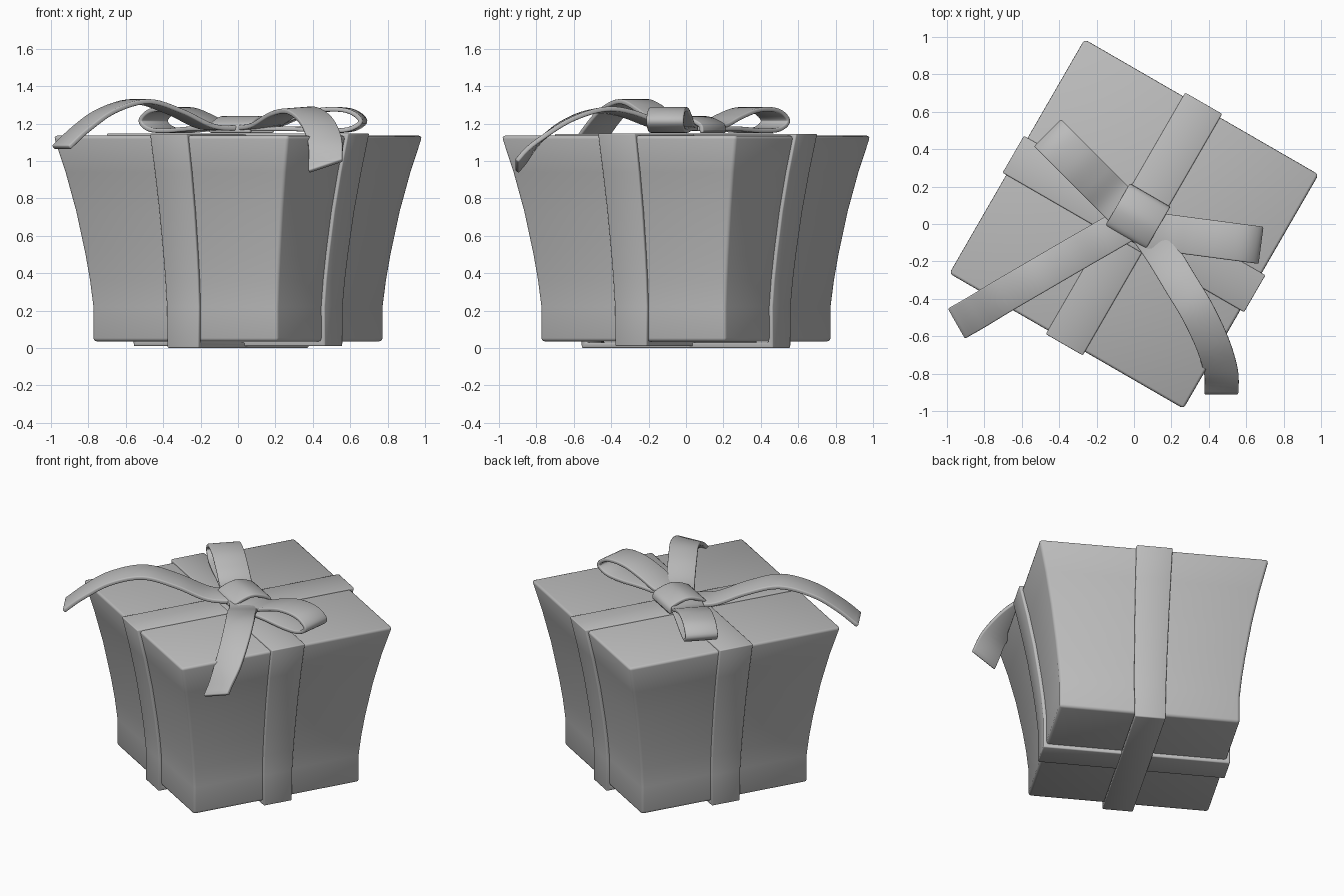
import bpy, bmesh, math
from mathutils import Vector, Matrix

cube = bpy.data.objects.get("Cube")
if cube:
    bpy.data.objects.remove(cube, do_unlink=True)

TURN = Matrix.Rotation(math.radians(-30), 4, "Z")
UP = Vector((0, 0, 1))

grey = bpy.data.materials.new("plain grey")
grey.use_nodes = True
grey.diffuse_color = (0.5, 0.5, 0.5, 1)
grey.node_tree.nodes["Principled BSDF"].inputs["Base Color"].default_value = (0.5, 0.5, 0.5, 1)

# Flared side profile: half width, height
PROFILE = [(.571, .035), (.571, .22), (.584, .36), (.602, .5), (.638, .73),
           (.68, .94), (.727, 1.135)]


def finish(name, bm, matrix=None, thickness=0, offset=0, bevel=0, segments=2, angle=35):
    bmesh.ops.recalc_face_normals(bm, faces=bm.faces)
    if matrix:
        bm.transform(matrix)
    mesh = bpy.data.meshes.new(name)
    bm.to_mesh(mesh)
    bm.free()
    mesh.materials.append(grey)
    obj = bpy.data.objects.new(name, mesh)
    bpy.context.collection.objects.link(obj)
    if thickness:
        mod = obj.modifiers.new("thickness", "SOLIDIFY")
        mod.thickness, mod.offset = thickness, offset
        mod.use_even_offset = True
    if bevel:
        mod = obj.modifiers.new("soft edges", "BEVEL")
        mod.width, mod.segments = bevel, segments
        mod.limit_method, mod.angle_limit = "ANGLE", math.radians(angle)
    for poly in mesh.polygons:
        poly.use_smooth = True
    return obj


def strip(rows, closed=False):
    """Quad strip through pairs of edge points."""
    bm = bmesh.new()
    verts = [[bm.verts.new(p) for p in row] for row in rows]
    pairs = list(zip(verts, verts[1:]))
    if closed:
        pairs.append((verts[-1], verts[0]))
    for a, b in pairs:
        bm.faces.new((a[0], a[1], b[1], b[0]))
    return bm


def smooth_path(points, steps=6):
    """Catmull-Rom curve through the points."""
    p = [Vector(q) for q in points]
    p = [2 * p[0] - p[1]] + p + [2 * p[-1] - p[-2]]
    out = []
    for i in range(1, len(p) - 2):
        a, b, c, d = p[i - 1:i + 3]
        for s in range(steps):
            t = s / steps
            out.append(b + (c - a) * t / 2 + (2 * a - 5 * b + 4 * c - d) * t * t / 2
                       + (3 * b - a - 3 * c + d) * t ** 3 / 2)
    return out + [p[-2]]


# Box body: stacked square rings
bm = bmesh.new()
rings = [[bm.verts.new((x * h, y * h, z)) for x, y in ((1, 1), (-1, 1), (-1, -1), (1, -1))]
         for h, z in PROFILE]
for low, high in zip(rings, rings[1:]):
    for i in range(4):
        j = (i + 1) % 4
        bm.faces.new((low[i], low[j], high[j], high[i]))
bm.faces.new(rings[0])
bm.faces.new(rings[-1])
finish("box_body", bm, TURN, bevel=.018, segments=2, angle=50)


# Flat ribbons wrapped around the box
def wrap(name, quarter, bottom, top):
    side = [(h + .02, z, .096 + .018 * z / 1.14) for h, z in PROFILE]
    side[0] = (side[0][0], bottom, side[0][2])
    side[-1] = (side[-1][0], top, side[-1][2])
    loop = side + [(-u, z, w) for u, z, w in reversed(side)]
    bm = strip([((u, -w, z), (u, w, z)) for u, z, w in loop], closed=True)
    turn = TURN @ Matrix.Rotation(quarter * math.pi / 2, 4, "Z")
    finish(name, bm, turn, thickness=.03, offset=-1, bevel=.007)


wrap("wrap_ribbon_across", 0, .01, 1.148)
wrap("wrap_ribbon_lengthwise", 1, 0, 1.144)


# Bow loops: teardrop outline (distance along, height)
TEARDROP = [(0, 1.185), (.12, 1.19), (.24, 1.235), (.38, 1.273), (.52, 1.268), (.592, 1.215),
            (.53, 1.17), (.4, 1.162), (.22, 1.172), (0, 1.172)]


def upright_ribbon(name, outline, centre, heading, width, thickness):
    a = math.radians(heading)
    along = Vector((math.cos(a), math.sin(a), 0))
    across = UP.cross(along) * width / 2
    path = smooth_path([Vector(centre) + along * d + UP * z for d, z in outline])
    finish(name, strip([(p - across, p + across) for p in path]),
           thickness=thickness, bevel=.007)


upright_ribbon("bow_loop_left", TEARDROP, (.08, -.035, 0), -7.5, .2, .024)
upright_ribbon("bow_loop_back", TEARDROP, (-.035, .06, 0), 135, .205, .024)

# Knot: short arched band over the crossing
KNOT = [(-.122, 1.15), (-.105, 1.195), (0, 1.228), (.105, 1.195), (.122, 1.15)]
upright_ribbon("bow_knot", KNOT, (.02, .04, 0), 60, .25, .024)


# Loose tails: path with a sideways roll that grows to the tip
def tail(name, points, width, roll):
    path = smooth_path(points)
    rows = []
    last = len(path) - 1
    for i, p in enumerate(path):
        t = path[min(i + 1, last)] - path[max(i - 1, 0)]
        t.z = 0
        across = UP.cross(t.normalized()) * width / 2
        across.z = roll * (i / last) ** 2
        rows.append((p - across, p + across))
    finish(name, strip(rows), thickness=.026, bevel=.007)


tail("bow_tail_right", [(-.02, .01, 1.175), (-.17, -.077, 1.185), (-.34, -.175, 1.265),
                        (-.52, -.28, 1.318), (-.7, -.385, 1.268), (-.84, -.47, 1.17),
                        (-.945, -.53, 1.072)], .185, 0)
tail("bow_tail_front", [(.04, .0, 1.175), (.14, -.14, 1.19), (.25, -.32, 1.255),
                        (.34, -.47, 1.27), (.42, -.64, 1.21), (.465, -.79, 1.1),
                        (.468, -.905, .972)], .18, .03)
